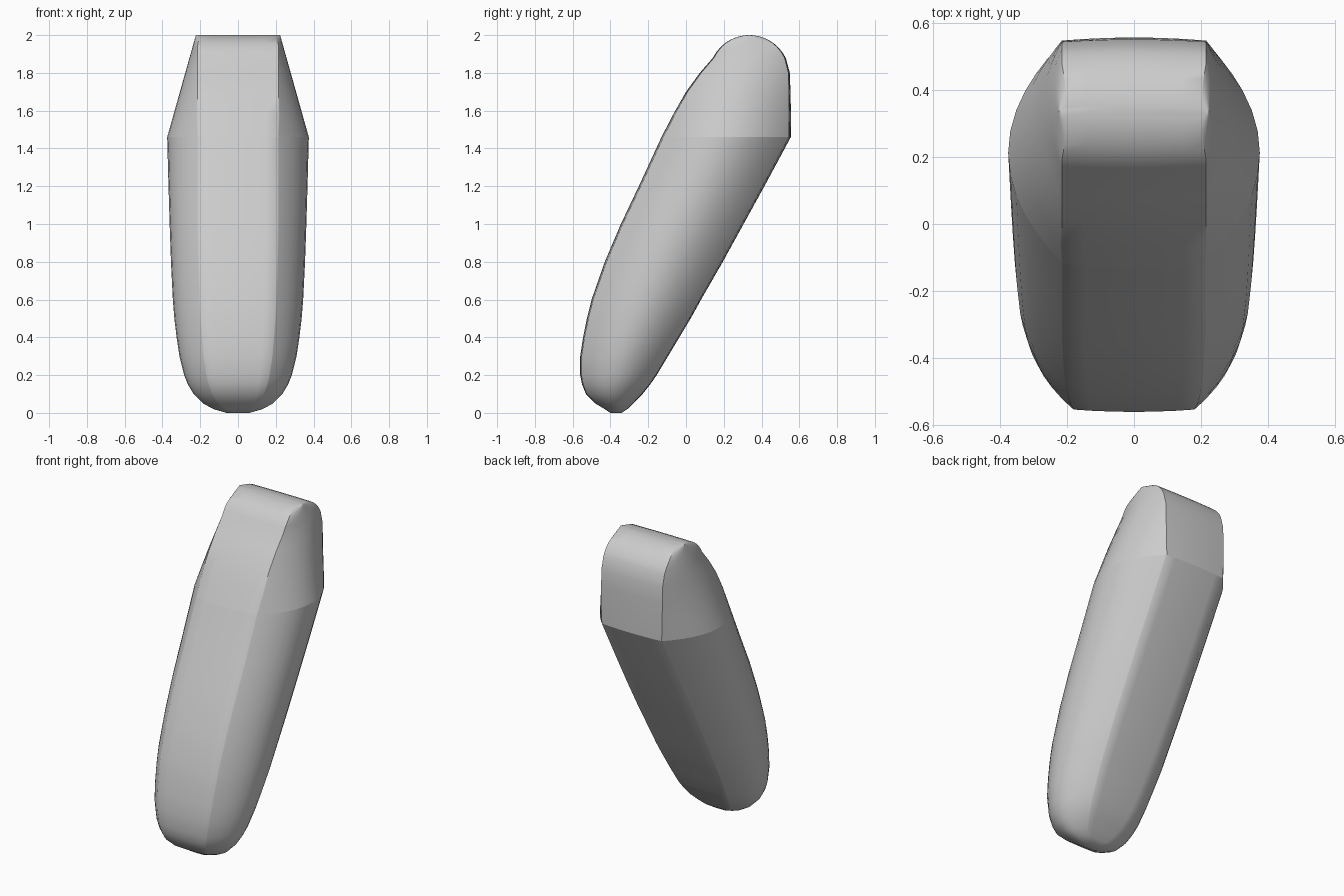
import bpy
import bmesh
from math import sqrt, sin, pi

if "Cube" in bpy.data.objects:
    bpy.data.objects.remove(bpy.data.objects["Cube"], do_unlink=True)

SHOULDER = 1.46
BAR_Y, BAR_Z, BAR_R = 0.335, 1.785, 0.215


def section(z, front, back, corner, width):
    """Closed ring: flat front and back, bulging sides."""
    mid, half = (front + back) / 2, (back - front) / 2
    bow = half * 0.03
    steps = 16
    side = [(corner * t, -half + bow * t * t) for t in (0.35, 0.7)]
    for i in range(steps + 1):
        v = sin((i / steps - 0.5) * pi)
        side.append((corner + (width - corner) * (1 - v * v), v * (half - bow)))
    side += [(corner * t, half - bow * t * t) for t in (0.7, 0.35)]
    ring = [(0, -half)] + side + [(0, half)]
    ring += [(-x, y) for x, y in reversed(side)]
    return [(x, mid + y, z) for x, y in ring]


# Leaning body: height, front, back, half width
body = [
    (0, -0.4, -0.34, 0.06), (0.02, -0.43, -0.31, 0.13),
    (0.05, -0.48, -0.28, 0.185), (0.1, -0.53, -0.23, 0.235),
    (0.15, -0.55, -0.19, 0.265), (0.2, -0.56, -0.155, 0.285),
    (0.3, -0.56, -0.095, 0.31), (0.4, -0.545, -0.035, 0.325),
    (0.5, -0.525, 0.025, 0.337), (0.6, -0.5, 0.08, 0.345),
    (0.8, -0.43, 0.195, 0.355), (1, -0.345, 0.305, 0.362),
    (1.2, -0.25, 0.415, 0.368), (SHOULDER, -0.13, 0.555, 0.375),
]
rings = [section(z, f, b, min(0.21, w * 0.58), w) for z, f, b, w in body]

# Tapered head, ending in a rounded bar
head = [(1.58, -0.068, 0.556), (1.7, 0, 0.553), (1.8, 0.073, 0.55)]
for drop in (0.12, 0.09, 0.06, 0.04, 0.025, 0.012, 0.004, 0.0005):
    z = BAR_Z + BAR_R - drop
    reach = sqrt(BAR_R ** 2 - (z - BAR_Z) ** 2)
    head.append((z, BAR_Y - reach, BAR_Y + reach))
for z, f, b in head:
    t = (z - SHOULDER) / (2 - SHOULDER)
    corner = 0.215 - 0.015 * max(0, t * 10 - 9)
    rings.append(section(z, f, b, corner, max(corner + 0.003, 0.375 - 0.152 * t)))

# Skin the rings into one closed shell
bm = bmesh.new()
loops = [[bm.verts.new(p) for p in ring] for ring in rings]
n = len(loops[0])
for low, high in zip(loops, loops[1:]):
    for i in range(n):
        j = (i + 1) % n
        bm.faces.new((low[i], low[j], high[j], high[i]))
bm.faces.new(reversed(loops[0]))
bm.faces.new(loops[-1])
bmesh.ops.recalc_face_normals(bm, faces=bm.faces)

# Crisp crease around the shoulder
for e in bm.edges:
    if all(abs(v.co.z - SHOULDER) < 0.001 for v in e.verts):
        e.smooth = False

mesh = bpy.data.meshes.new("slanted_body")
bm.to_mesh(mesh)
bm.free()
shell = bpy.data.objects.new("slanted_body", mesh)
bpy.context.collection.objects.link(shell)

# Plain grey finish
grey = bpy.data.materials.new("light_grey")
grey.use_nodes = True
color = (0.6, 0.6, 0.6, 1)
grey.diffuse_color = color
grey.node_tree.nodes["Principled BSDF"].inputs["Base Color"].default_value = color
mesh.materials.append(grey)

bpy.ops.object.select_all(action="DESELECT")
shell.select_set(True)
bpy.context.view_layer.objects.active = shell
bpy.ops.object.shade_smooth_by_angle(angle=0.75, keep_sharp_edges=True)
